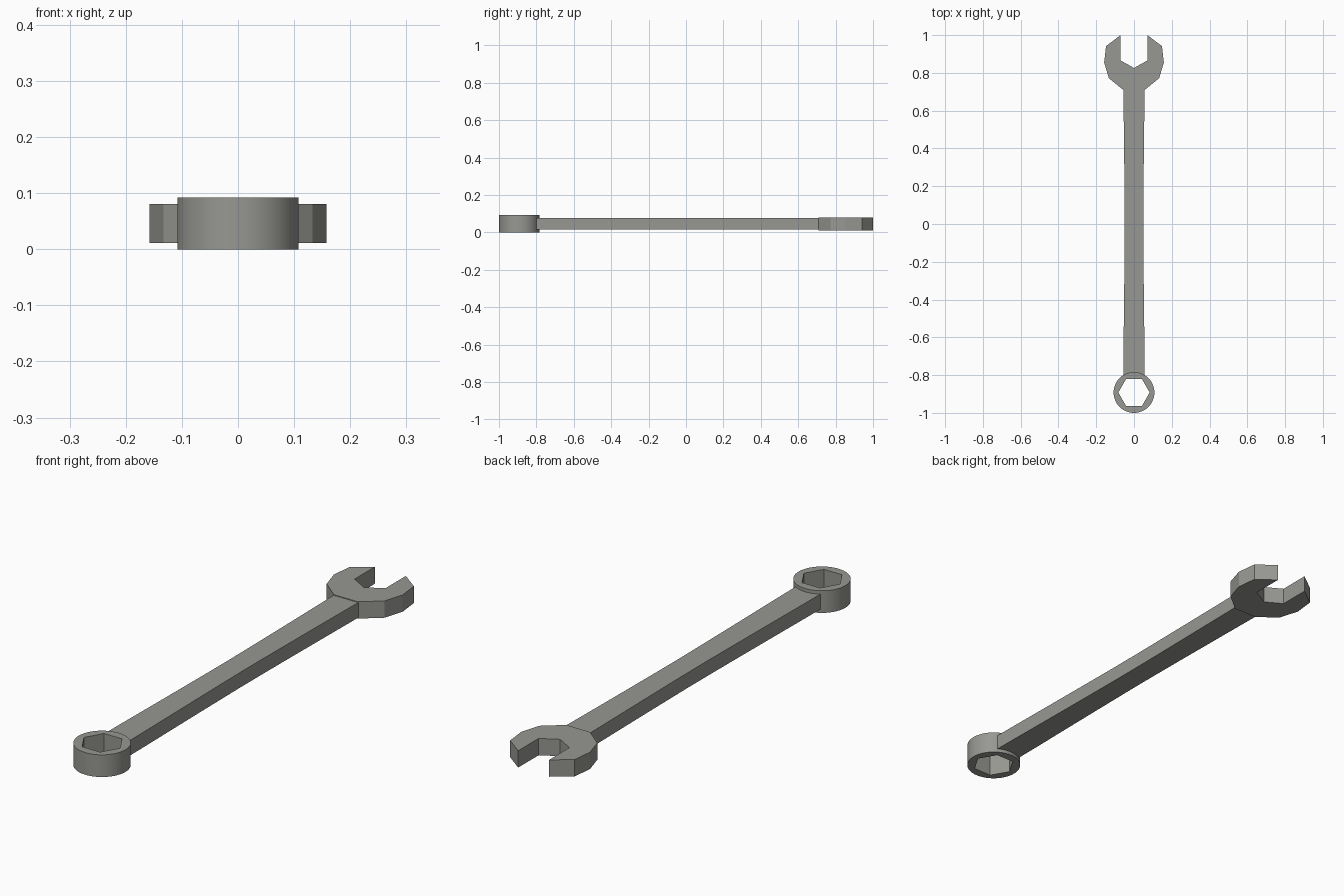
import bpy
import bmesh
import math

if "Cube" in bpy.data.objects:
    bpy.data.objects.remove(bpy.data.objects["Cube"], do_unlink=True)

steel = bpy.data.materials.new("grey steel")
steel.use_nodes = True
colour = (0.31, 0.31, 0.29, 1)
steel.diffuse_color = colour
steel.node_tree.nodes["Principled BSDF"].inputs["Base Color"].default_value = colour


def circle(radius, sides, cy):
    angles = [2 * math.pi * i / sides for i in range(sides)]
    return [(radius * math.cos(a), cy + radius * math.sin(a)) for a in angles]


def mirrored(right):
    """Close a right-hand outline with its mirror image across x = 0."""
    return right + [(-x, y) for x, y in reversed(right) if x > 0]


def plate(name, loops, bottom, top):
    """Extrude an outline, with any further loops as holes."""
    bm = bmesh.new()
    for loop in loops:
        verts = [bm.verts.new((x, y, bottom)) for x, y in loop]
        for a, b in zip(verts, verts[1:] + verts[:1]):
            bm.edges.new((a, b))
    bmesh.ops.triangle_fill(bm, edges=bm.edges[:], use_beauty=True)
    result = bmesh.ops.extrude_face_region(bm, geom=bm.faces[:], use_keep_orig=True)
    raised = [v for v in result["geom"] if isinstance(v, bmesh.types.BMVert)]
    bmesh.ops.translate(bm, verts=raised, vec=(0, 0, top - bottom))
    bmesh.ops.recalc_face_normals(bm, faces=bm.faces[:])
    mesh = bpy.data.meshes.new(name)
    bm.to_mesh(mesh)
    bm.free()
    mesh.materials.append(steel)
    obj = bpy.data.objects.new(name, mesh)
    bpy.context.collection.objects.link(obj)
    return obj


# Closed ring with a hexagonal socket
ring_y = -0.892
ring = plate("ring_end", [circle(0.108, 64, ring_y), circle(0.083, 6, ring_y)], 0, 0.092)
bpy.context.view_layer.objects.active = ring
ring.select_set(True)
bpy.ops.object.shade_smooth_by_angle(angle=math.radians(30))

# Handle, slightly waisted in the middle
start, end, steps = -0.812, 0.712, 12
side = []
for i in range(steps + 1):
    y = start + (end - start) * i / steps
    side.append((0.049 + 0.008 * min(1, abs(y) / 0.75) ** 1.3, y))
plate("handle", [mirrored(side)], 0.015, 0.078)

# Open jaw with a slot that ends in a point
jaw = [(0, 0.826), (0.071, 0.866), (0.071, 1.0), (0.148, 0.942),
       (0.158, 0.855), (0.133, 0.772), (0.055, 0.708)]
plate("open_jaw", [mirrored(jaw)], 0.011, 0.081)
